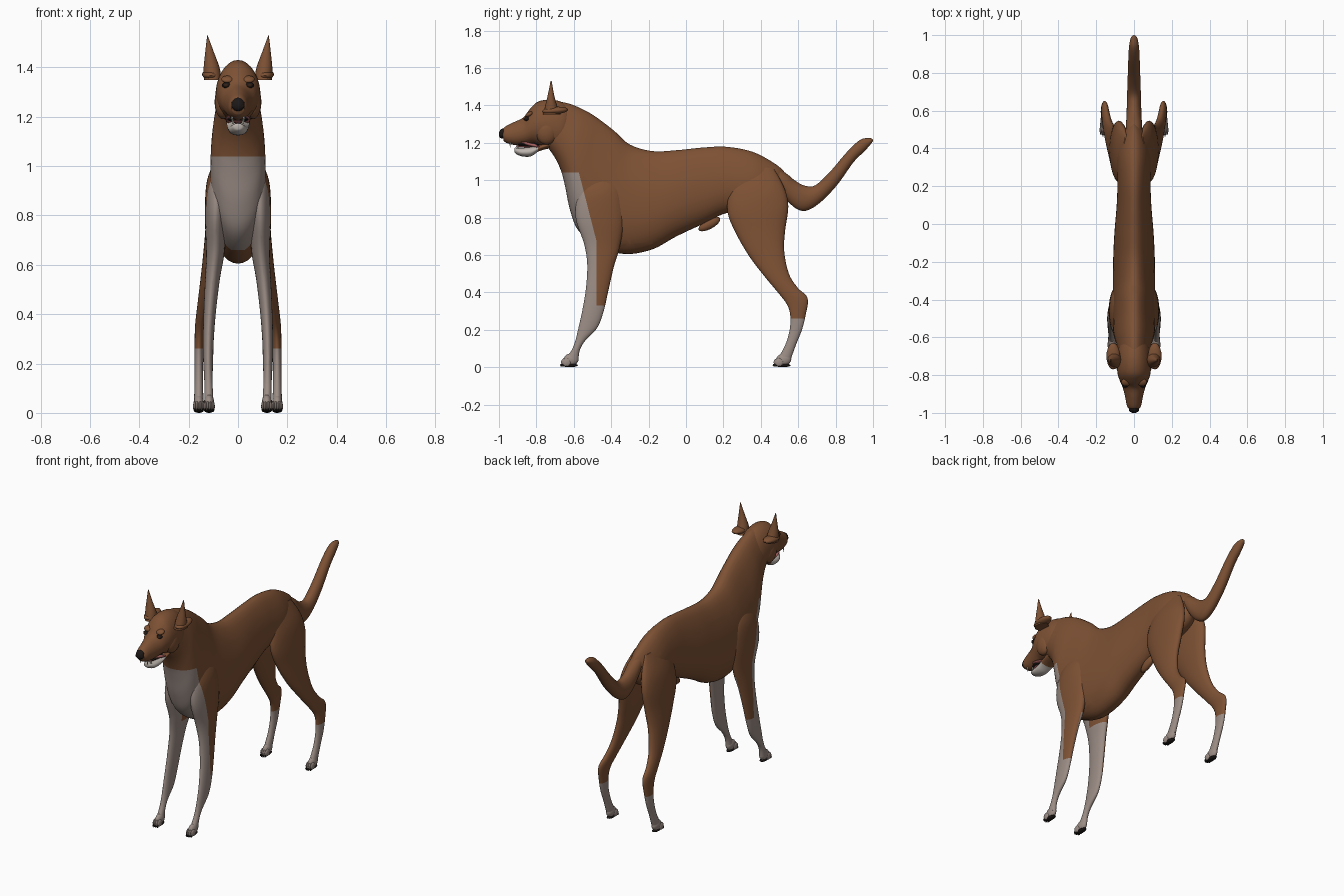
import bpy, bmesh, math
from mathutils import Vector, Matrix

cube = bpy.data.objects.get("Cube")
if cube:
    bpy.data.objects.remove(cube, do_unlink=True)


def material(name, r, g, b):
    m = bpy.data.materials.new(name)
    m.use_nodes = True
    m.diffuse_color = (r, g, b, 1)
    m.node_tree.nodes["Principled BSDF"].inputs["Base Color"].default_value = (r, g, b, 1)
    return m


BROWN = material("brown coat", .205, .082, .034)
PALE = material("pale coat", .33, .265, .235)
CHIN = material("chin white", .5, .45, .41)
BLACK = material("black", .012, .009, .008)
PINK = material("tongue pink", .42, .13, .12)
EYE = material("dark eye", .035, .015, .008)
TOOTH = material("tooth ivory", .7, .66, .55)


def finish(name, bm, mats, side=1):
    """Turn a bmesh into a smooth object, optionally on the other side."""
    bmesh.ops.scale(bm, vec=(side, 1, 1), verts=bm.verts)
    bmesh.ops.recalc_face_normals(bm, faces=bm.faces)
    mesh = bpy.data.meshes.new(name)
    bm.to_mesh(mesh)
    bm.free()
    for m in mats:
        mesh.materials.append(m)
    ob = bpy.data.objects.new(name, mesh)
    bpy.context.collection.objects.link(ob)
    bpy.ops.object.select_all(action='DESELECT')
    ob.select_set(True)
    bpy.context.view_layer.objects.active = ob
    bpy.ops.object.shade_smooth_by_angle(angle=math.radians(50))
    return ob


def spline(rows, steps):
    """Catmull-Rom interpolation through the rows of numbers."""
    out = []
    for i in range(len(rows) - 1):
        a, b, c, d = (rows[min(max(j, 0), len(rows) - 1)] for j in range(i - 1, i + 3))
        for s in range(steps):
            t = s / steps
            out.append([q + t / 2 * (r - p + t * (2 * p - 5 * q + 4 * r - u + t * (3 * (q - r) + u - p)))
                        for p, q, r, u in zip(a, b, c, d)])
    return out + [list(rows[-1])]


def loft(name, rows, mats, side=1, egg=0, cuts=(), rule=None, sides=28, steps=5):
    """Skin oval rings. Row: x, first edge (y, z), opposite edge (y, z), half width."""
    bm = bmesh.new()
    rings = []
    for x, ya, za, yb, zb, w in spline(rows, steps):
        a, b = Vector((x, ya, za)), Vector((x, yb, zb))
        ring = []
        for k in range(sides):
            t = math.tau * k / sides
            p = (a + b) / 2 + (a - b) / 2 * math.cos(t)
            p.x += max(w, .001) * math.sin(t) * (1 - egg * math.cos(t))
            ring.append(bm.verts.new(p))
        rings.append(ring)
    for r, s in zip(rings, rings[1:]):
        for k in range(sides):
            n = (k + 1) % sides
            bm.faces.new((r[k], r[n], s[n], s[k]))
    bm.faces.new(rings[0])
    bm.faces.new(rings[-1])
    # Cut clean colour borders, then paint each side of them
    for co, no in cuts:
        bmesh.ops.bisect_plane(bm, geom=bm.verts[:] + bm.edges[:] + bm.faces[:],
                               dist=1e-5, plane_co=co, plane_no=no)
    if rule:
        for f in bm.faces:
            f.material_index = int(rule(f.calc_center_median()))
    return finish(name, bm, mats, side)


def blob(name, at, radii, mat, side=1, pitch=0, seg=20):
    """Ellipsoid tilted about the x axis."""
    bm = bmesh.new()
    bmesh.ops.create_uvsphere(bm, u_segments=seg, v_segments=seg // 2, radius=1)
    m = Matrix.Translation(at) @ Matrix.Rotation(pitch, 4, 'X') @ Matrix.Diagonal((*radii, 1))
    bm.transform(m)
    return finish(name, bm, [mat], side)


def midline(rows):
    return [(0, *r) for r in rows]


# Border between the pale chest and the brown flank
CHEST = ((0, -.48, .68), (0, 1, .257))


def ahead_of_chest_border(c):
    return c.y + .257 * c.z < -.305


# Torso and neck, from rump to nape
torso = midline([
    (.53, 1.04, .53, .93, .02), (.48, 1.085, .48, .87, .06), (.36, 1.15, .36, .83, .088),
    (.22, 1.178, .22, .825, .086), (.1, 1.175, .1, .77, .09), (-.05, 1.16, -.05, .7, .102),
    (-.18, 1.155, -.18, .63, .108), (-.3, 1.19, -.33, .605, .11), (-.38, 1.26, -.47, .65, .11),
    (-.45, 1.315, -.575, .73, .11), (-.5, 1.35, -.62, .84, .108), (-.55, 1.378, -.645, .96, .1),
    (-.6, 1.4, -.665, 1.04, .09), (-.64, 1.413, -.695, 1.11, .082), (-.68, 1.42, -.735, 1.17, .075)])
loft("torso", torso, [BROWN, PALE], egg=.2, sides=40,
     cuts=[CHEST, ((0, 0, 1.04), (0, 0, 1)), ((0, 0, .66), (0, 0, 1))],
     rule=lambda c: ahead_of_chest_border(c) and .66 < c.z < 1.04)
blob("belly_sheath", (0, .125, .765), (.022, .065, .026), BROWN, pitch=.5)

# Tail
loft("tail", midline([
    (.42, 1.1, .45, .98, .035), (.53, 1.04, .5, .95, .042), (.58, 1, .555, .875, .04),
    (.63, .972, .625, .835, .038), (.69, .972, .705, .87, .036), (.77, 1.045, .805, .97, .033),
    (.86, 1.15, .895, 1.095, .03), (.93, 1.215, .955, 1.155, .026), (.98, 1.225, .99, 1.195, .017),
    (.998, 1.22, 1, 1.21, .004)]), [BROWN])

# Head with upper muzzle
loft("head", midline([
    (-.6, 1.37, -.62, 1.2, .05), (-.65, 1.412, -.66, 1.16, .08), (-.72, 1.43, -.72, 1.165, .09),
    (-.79, 1.42, -.78, 1.185, .088), (-.835, 1.38, -.82, 1.195, .076), (-.87, 1.335, -.86, 1.19, .06),
    (-.92, 1.31, -.91, 1.187, .047), (-.965, 1.287, -.955, 1.197, .038),
    (-.985, 1.268, -.975, 1.21, .026)]), [BROWN], egg=.08)
blob("nose", (0, -.98, 1.25), (.027, .02, .028), BLACK, pitch=-.3)
for side in (1, -1):
    blob("nostril_wing", (.014, -.985, 1.243), (.012, .012, .012), BLACK, side)

# Open mouth: lips, lower jaw, tongue and teeth
blob("mouth_interior", (0, -.845, 1.19), (.043, .065, .012), BLACK)
loft("lower_jaw", midline([
    (-.73, 1.21, -.73, 1.17, .05), (-.78, 1.19, -.785, 1.155, .047), (-.83, 1.178, -.83, 1.127, .041),
    (-.88, 1.172, -.88, 1.128, .036), (-.91, 1.174, -.912, 1.143, .022),
    (-.918, 1.17, -.918, 1.155, .008)]), [BROWN, CHIN],
    cuts=[((0, -.79, 1.15), (0, 1, 0))], rule=lambda c: c.y < -.79)
blob("tongue", (0, -.86, 1.181), (.026, .05, .008), PINK)


def tooth(name, at, height, side):
    bm = bmesh.new()
    bmesh.ops.create_cone(bm, segments=8, radius1=.005, radius2=.0005, depth=abs(height), cap_ends=True)
    bm.transform(Matrix.Translation(at) @ Matrix.Diagonal((1, 1, math.copysign(1, height), 1)))
    finish(name, bm, [TOOTH], side)


for side, word in ((1, "left"), (-1, "right")):
    # Face
    tooth(word + "_upper_canine", (.024, -.94, 1.188), -.028, side)
    tooth(word + "_lower_canine", (.02, -.9, 1.183), .026, side)
    blob(word + "_lip", (.036, -.83, 1.19), (.013, .055, .008), PINK, side, pitch=-.25)
    blob(word + "_eyelid", (.047, -.852, 1.328), (.018, .014, .012), BLACK, side)
    blob(word + "_eye", (.048, -.859, 1.327), (.011, .01, .008), EYE, side)
    blob(word + "_brow", (.042, -.838, 1.352), (.026, .022, .012), BROWN, side, pitch=.5)
    blob(word + "_cheek", (.06, -.745, 1.26), (.035, .06, .07), BROWN, side)

    # Pricked ear with a folded base
    loft(word + "_ear", [
        (.102, -.765, 1.35, -.67, 1.35, .036), (.107, -.752, 1.4, -.69, 1.4, .032),
        (.115, -.738, 1.46, -.706, 1.46, .018), (.124, -.724, 1.53, -.718, 1.53, .001)],
        [BROWN], side, sides=16)
    blob(word + "_ear_base", (.11, -.7, 1.372), (.036, .07, .02), BROWN, side, pitch=.08)

    # Front leg: pale on the front, the inner face and the whole lower part
    loft(word + "_front_leg", [
        (.07, -.52, 1.04, -.42, 1.04, .015), (.083, -.575, .93, -.35, .95, .043),
        (.09, -.59, .8, -.33, .8, .044), (.092, -.545, .66, -.355, .64, .037),
        (.103, -.528, .55, -.385, .54, .03), (.114, -.535, .42, -.415, .41, .025),
        (.12, -.555, .3, -.44, .3, .022), (.121, -.575, .21, -.475, .21, .02),
        (.12, -.592, .14, -.54, .14, .017), (.119, -.612, .09, -.568, .09, .017),
        (.118, -.64, .05, -.575, .04, .019)],
        [BROWN, PALE], side,
        cuts=[CHEST, ((0, -.478, 0), (0, 1, 0)), ((0, 0, .33), (0, 0, 1)),
              ((.103, 0, .55), (1, 0, .068)), ((0, 0, .62), (0, 0, 1)), ((0, 0, 1.04), (0, 0, 1))],
        rule=lambda c: c.z < .33 or (c.y < -.478 and ahead_of_chest_border(c) and c.z < 1.04)
        or (c.z < .62 and c.x + .068 * c.z < .1404))

    # Hind leg: pale below the hock
    loft(word + "_hind_leg", [
        (.04, .29, 1.09, .47, 1.06, .015), (.064, .235, .95, .525, .96, .042),
        (.08, .222, .83, .547, .86, .046), (.092, .27, .71, .53, .73, .042),
        (.11, .34, .59, .525, .62, .035), (.13, .42, .485, .55, .5, .028),
        (.145, .495, .395, .597, .425, .023), (.154, .54, .335, .65, .37, .02),
        (.158, .557, .28, .64, .28, .018), (.159, .556, .21, .62, .2, .017),
        (.159, .535, .13, .59, .125, .017), (.159, .5, .06, .563, .05, .019)],
        [BROWN, PALE], side, cuts=[((0, 0, .26), (0, 0, 1))], rule=lambda c: c.z < .26)

    # Paws with pad, toes and claws
    for part, x, y in (("front", .117, -.615), ("hind", .159, .522)):
        label = word + "_" + part
        blob(label + "_paw", (x, y, .04), (.021, .042, .034), PALE, side, pitch=.3)
        blob(label + "_pad", (x, y - .005, .01), (.019, .042, .01), BLACK, side)
        for i in range(4):
            off = (i - 1.5) * .0105
            lead = .006 if i in (1, 2) else 0
            blob(label + "_toe", (x + off, y - .024 - lead, .026), (.0075, .024, .022), PALE, side, seg=12)
            blob(label + "_claw", (x + off, y - .043 - lead, .011), (.004, .01, .008), BLACK, side, seg=8)
